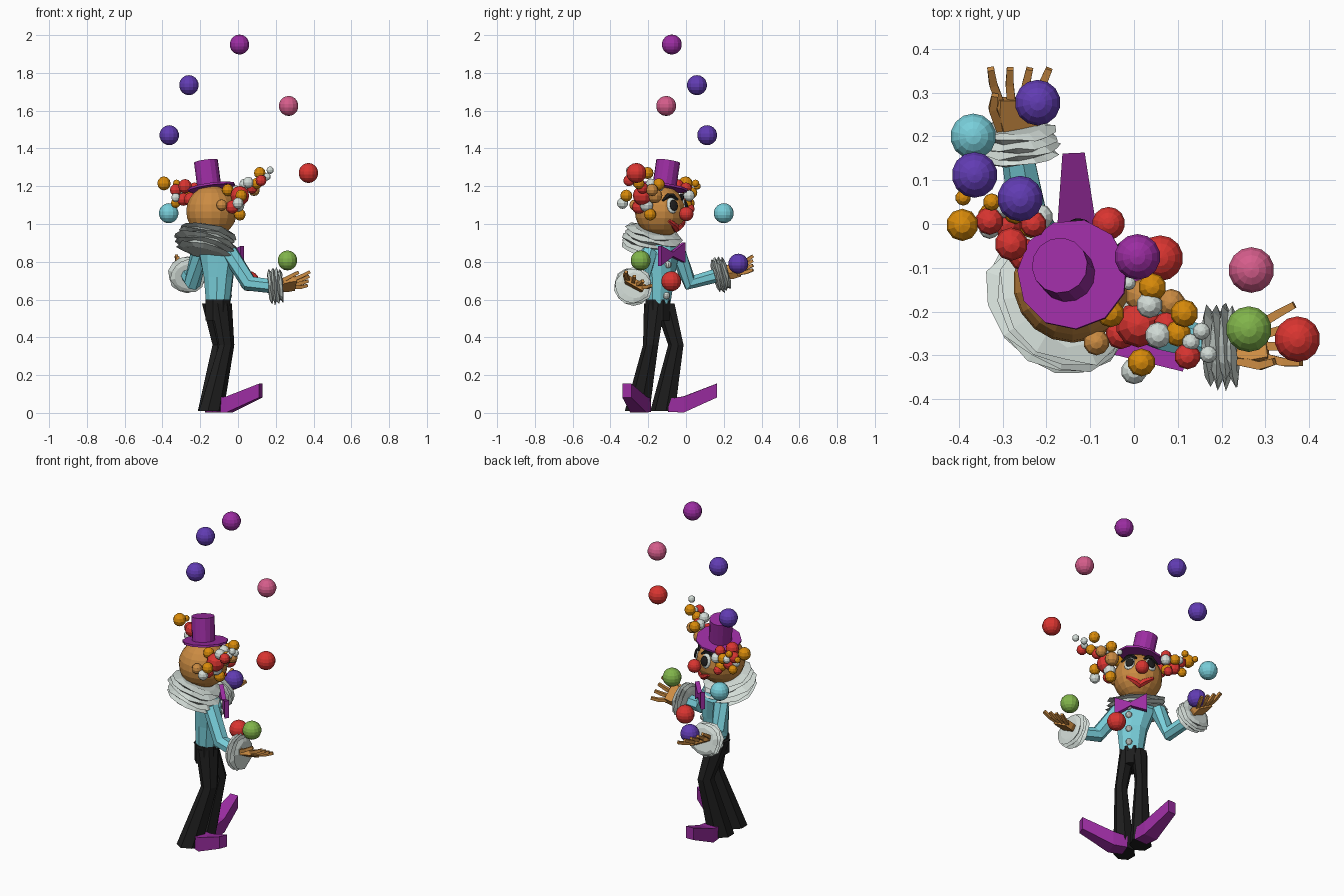
import bpy, bmesh, math, random
from mathutils import Vector, Matrix

if "Cube" in bpy.data.objects:
    bpy.data.objects.remove(bpy.data.objects["Cube"])
random.seed(4)
UP = Vector((0, 0, 1))
FWD = Vector((1, 1, 0)).normalized()     # direction the body faces
LEFT = UP.cross(FWD)


def material(name, *rgb):
    m = bpy.data.materials.new(name)
    m.use_nodes = True
    m.diffuse_color = (*rgb, 1)
    m.node_tree.nodes["Principled BSDF"].inputs["Base Color"].default_value = (*rgb, 1)
    return m


PURPLE = material("purple", .33, .026, .36)
VIOLET = material("violet", .12, .045, .45)
PINK = material("pink", .67, .11, .26)
RED = material("red", .7, .035, .03)
CYAN = material("cyan", .19, .62, .7)
GREEN = material("green", .22, .46, .07)
ORANGE = material("orange", .7, .26, .003)
WHITE = material("off_white", .66, .73, .69)
SKIN = material("skin", .6, .26, .055)
BLACK = material("black", .013, .013, .013)


def finish(name, bm, mat):
    bmesh.ops.recalc_face_normals(bm, faces=bm.faces)
    me = bpy.data.meshes.new(name)
    bm.to_mesh(me)
    bm.free()
    me.materials.append(mat)
    ob = bpy.data.objects.new(name, me)
    bpy.context.collection.objects.link(ob)


def ball(name, pos, r, mat, seg=14, squash=None):
    """Flat-shaded sphere; squash = (normal direction, scale along it, width, height)."""
    bm = bmesh.new()
    bmesh.ops.create_uvsphere(bm, u_segments=seg, v_segments=seg * 2 // 3, radius=r)
    m = Matrix.Identity(4)
    if squash:
        d, depth, wide, tall = squash
        m = d.to_track_quat('Y', 'Z').to_matrix().to_4x4() @ Matrix.Diagonal((wide, depth, tall, 1))
    bm.transform(Matrix.Translation(pos) @ m)
    finish(name, bm, mat)


def loft(name, rings, mat, sides=8, jitter=0):
    """Skin a closed body through rings given as (centre, u axis, v axis)."""
    bm = bmesh.new()
    rows = []
    for c, u, v in rings:
        row = []
        for i in range(sides):
            a = 2 * math.pi * (i + .5) / sides
            k = 1 + random.uniform(-jitter, jitter)
            wob = u.cross(v).normalized() * random.uniform(-jitter, jitter) * u.length * .6
            row.append(bm.verts.new(Vector(c) + (u * math.cos(a) + v * math.sin(a)) * k + wob))
        rows.append(row)
    for a, b in zip(rows, rows[1:]):
        for i in range(sides):
            j = (i + 1) % sides
            bm.faces.new((a[i], a[j], b[j], b[i]))
    bm.faces.new(rows[0])
    bm.faces.new(rows[-1])
    finish(name, bm, mat)


def axes(d):
    u = d.cross(UP if abs(d.normalized().z) < .9 else LEFT).normalized()
    return u, u.cross(d).normalized()


def tube(name, pts, radii, mat, sides=6):
    """Limb along a path with a radius at each point."""
    pts = [Vector(p) for p in pts]
    rings = []
    for i, (p, r) in enumerate(zip(pts, radii)):
        u, v = axes(pts[min(i + 1, len(pts) - 1)] - pts[max(i - 1, 0)])
        rings.append((p, u * r, v * r))
    loft(name, rings, mat, sides)


def ruffle(name, centre, axis, r, thick, folds, squash=1):
    """Crumpled accordion of cloth; squash narrows it across its first axis."""
    axis = Vector(axis).normalized()
    u, v = axes(axis)
    rings = []
    for i in range(folds * 2 + 1):
        t = i / (folds * 2)
        k = r * (1 if i % 2 else .78) * (.87 + .13 * math.sin(math.pi * t))
        rings.append((Vector(centre) + axis * thick * (t - .5), u * k * squash, v * k))
    loft(name, rings, WHITE, 14, .08)


def body(f, l, z):
    return FWD * f + LEFT * l + UP * z


# Juggling balls
for i, (mat, *pos) in enumerate([
        (PURPLE, .008, -.075, 1.95), (VIOLET, -.26, .058, 1.735), (PINK, .268, -.105, 1.625),
        (VIOLET, -.364, .112, 1.47), (RED, .373, -.263, 1.27), (CYAN, -.367, .2, 1.057),
        (GREEN, .262, -.24, .807), (VIOLET, -.22, .277, .79), (RED, .06, -.078, .697)]):
    ball("juggling_ball_%d" % (i + 1), pos, .053, mat)

# Torso, neck and shirt buttons
loft("torso", [(body(f, l, z), LEFT * a, FWD * b) for f, l, z, a, b in [
    (-.178, -.03, .58, .066, .065), (-.17, -.025, .72, .085, .075),
    (-.17, -.015, .84, .12, .075), (-.19, 0, .9, .09, .06)]], CYAN, 10)
tube("neck", [body(-.19, 0, .86), body(-.19, 0, 1)], [.045, .045], SKIN, 8)
for i, z in enumerate((.835, .785, .7, .62)):
    ball("button_%d" % (i + 1), body(-.093 - (.85 - z) * .07, -.037, z), .019, WHITE, 9)

# Bow tie
for side, s in (("left", 1), ("right", -1)):
    loft("bow_tie_" + side, [
        (body(-.083, -.025 + s * d, .84 + s * d * .1), FWD * .018, UP * h)
        for d, h in ((0, .016), (.09, .075))], PURPLE, 4)

# Trouser legs
loft("trouser_waist", [(body(-.18, -.03, z), LEFT * .07, FWD * .07) for z in (.49, .6)], BLACK, 8)
for side, path in {
        "left": [(-.137, -.115, .58), (-.096, -.052, .36), (-.15, -.12, .01)],
        "right": [(-.09, -.165, .58), (-.062, -.185, .36), (-.145, -.255, .01)]}.items():
    loft("trouser_leg_" + side, [(p, LEFT * w, FWD * d) for p, w, d in
                                 zip(path, (.045, .036, .062), (.068, .048, .075))], BLACK, 7)


# Long upturned shoes
def shoe(name, heel, toe):
    heel, toe = Vector(heel), Vector(toe)
    d = toe - heel
    u = d.cross(UP).normalized()
    rings = []
    for t, z, w, h in ((-.1, .04, .06, .05), (.25, .045, .064, .06), (1, .118, .036, .052)):
        rings.append((heel + d * t + UP * z, u * w, UP * h))
    loft(name, rings, PURPLE, 4)


shoe("shoe_left", (-.128, -.07, 0), (-.138, .162, 0))
shoe("shoe_right", (-.1, -.232, 0), (.12, -.313, 0))


# Arms with ruffled cuffs and spread hands
def arm(side, path, cuff_axis, hand_dir, outside):
    tube("sleeve_" + side, path, (.046, .045, .038), CYAN, 7)
    wrist, d = Vector(path[-1]), Vector(hand_dir).normalized()
    ruffle("cuff_" + side, wrist + d * .015, cuff_axis, .1, .075, 4)
    u = (d.cross(UP).normalized() + UP * outside * .55).normalized()
    n = u.cross(d).normalized()
    loft("palm_" + side, [(wrist + d * t, u * w, n * .026) for t, w in ((0, .04), (.08, .078), (.12, .074))],
         SKIN, 4)
    for k in range(4):
        s = k / 1.5 - 1
        base = wrist + d * .11 + u * s * .044
        mid = base + d * .045 + u * s * .02 + n * .004
        tube("finger_%s_%d" % (side, k + 1), [base, mid, mid + d * .04 + u * s * .012 + n * .01],
             (.014, .013, .011), SKIN, 4)
    base = wrist + d * .04 + u * outside * .04
    tip = base + d * .06 + u * outside * .03 + n * .012
    tube("thumb_" + side, [base, tip, tip + d * .035 + n * .012], (.015, .013, .011), SKIN, 4)


arm("left", [(-.205, -.045, .85), (-.24, .02, .69), (-.267, .17, .73)],
    (-.05, 1, .27), (0, 1, .28), -1)
arm("right", [(-.045, -.195, .85), (.06, -.245, .685), (.185, -.28, .67)],
    (1, .03, .08), (1, .12, .15), 1)

# Neck ruff
ruffle("neck_ruff", (-.168, -.183, .91), (.26, .26, 1), .178, .13, 5, .85)

# Head and face
HEAD = Vector((-.14, -.135, 1.067))


def face(side_deg, up_deg, r):
    a, e = math.radians(57 + side_deg), math.radians(up_deg)
    return HEAD + Vector((math.cos(a) * math.cos(e), math.sin(a) * math.cos(e), math.sin(e))) * r


ball("head", HEAD, .136, SKIN, 18)
ball("nose", face(2, -5, .16), .038, RED)
for side, s in (("left", 1), ("right", -1)):
    eye, pupil = face(s * 28, 14, .128), face(s * 26, 13, .14)
    ball("eye_" + side, eye, .036, WHITE, 12, (eye - HEAD, .4, .9, 1.2))
    ball("pupil_" + side, pupil, .025, BLACK, 10, (pupil - HEAD, .4, 1, 1.2))
    tube("eyebrow_" + side, [face(s * a, e, .139) for a, e in ((10, 26), (22, 36), (36, 37), (52, 24))],
         (.006, .014, .014, .005), BLACK, 5)
tube("mouth", [face(a, -43 + abs(a) * .6, .134) for a in (-36, -24, -12, 0, 12, 24, 36)],
     (.01, .015, .02, .022, .02, .015, .01), RED, 6)

# Top hat
axis = Vector((-.13, .15, 1)).normalized()
hu, hv = axes(axis)
brim = Vector((-.14, -.115, 1.195))
loft("hat_brim", [(brim + axis * h, hu * .127, hv * .127) for h in (-.006, .006)], PURPLE, 11)
loft("hat_crown", [(brim + Vector((-.012, 0, 0)) + axis * h, hu * .064, hv * .064)
                   for h in (0, .14)], PURPLE, 14)

# Curly hair made of bobbles, one bunch on each side
right_bunch = [
    (RED, .01, -.23, 1.15, .052), (ORANGE, -.054, -.204, 1.18, .032), (ORANGE, .042, -.144, 1.21, .032),
    (WHITE, .035, -.185, 1.21, .03), (WHITE, .055, -.254, 1.22, .03), (ORANGE, .115, -.204, 1.27, .032),
    (RED, .122, -.302, 1.23, .03), (WHITE, .154, -.245, 1.25, .02), (WHITE, .17, -.298, 1.285, .02),
    (ORANGE, .017, -.316, 1.15, .032), (WHITE, 0, -.336, 1.11, .03), (SKIN, -.086, -.27, 1.1, .03),
    (ORANGE, .01, -.19, 1.05, .032), (RED, -.03, -.25, 1.09, .036), (WHITE, 0, -.21, 1.1, .036),
    (SKIN, .02, -.165, 1.15, .04), (RED, .075, -.23, 1.19, .03), (ORANGE, .1, -.25, 1.215, .03),
    (SKIN, .085, -.18, 1.18, .032), (WHITE, .13, -.27, 1.24, .02), (WHITE, -.012, -.135, 1.19, .016)]
left_bunch = [
    (ORANGE, -.392, -.002, 1.215, .037), (RED, -.33, .007, 1.18, .032), (RED, -.28, -.046, 1.2, .038),
    (RED, -.25, -.07, 1.13, .038), (ORANGE, -.325, .05, 1.215, .02), (WHITE, -.215, .016, 1.15, .03),
    (ORANGE, -.235, 0, 1.1, .032), (RED, -.29, 0, 1.13, .034), (ORANGE, -.33, .02, 1.11, .026),
    (WHITE, -.33, -.01, 1.14, .024), (ORANGE, -.39, .06, 1.2, .018), (RED, -.23, 0, 1.19, .03),
    (RED, -.23, .02, 1.08, .026), (ORANGE, -.27, .03, 1.165, .03), (WHITE, -.3, .035, 1.17, .022)]
for side, bunch in (("left", left_bunch), ("right", right_bunch)):
    for i, (mat, x, y, z, r) in enumerate(bunch):
        ball("hair_%s_%d" % (side, i + 1), (x, y, z), r, mat, 10)
